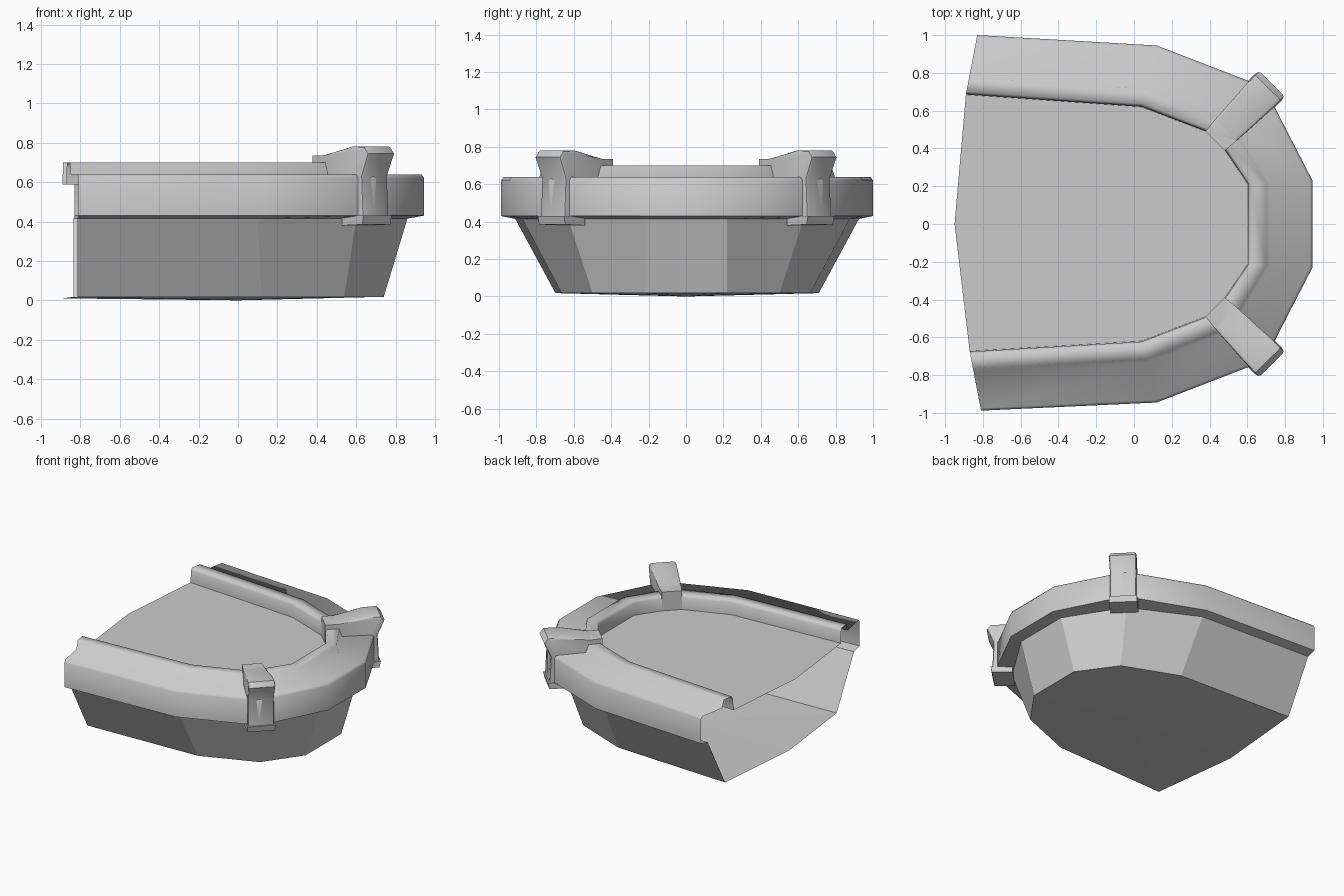
import bpy, bmesh, math
from mathutils import Vector

if "Cube" in bpy.data.objects:
    bpy.data.objects.remove(bpy.data.objects["Cube"])

# Half plan, from the open end round to the curved end: (x, y)
INNER = [(-0.89, 0.685), (0.04, 0.62), (0.425, 0.473), (0.60, 0.215)]
OUTER = [(-0.83, 1.0), (0.12, 0.945), (0.69, 0.725), (0.945, 0.23)]
HULL_TOP = [(-0.835, 0.925), (0.10, 0.875), (0.60, 0.63), (0.86, 0.22)]
HULL_BOTTOM = [(-0.835, 0.71), (0.12, 0.665), (0.54, 0.50), (0.74, 0.22)]


def full(half):
    """Mirror a half plan in y; the far end is slightly skewed."""
    other = [Vector((x, -y)) for x, y in reversed(half)]
    other[-1] += Vector((0.02, 0.012))
    return [Vector(p) for p in half] + other


def finish(bm, name, angle=None):
    mesh = bpy.data.meshes.new(name)
    bm.to_mesh(mesh)
    bm.free()
    ob = bpy.data.objects.new(name, mesh)
    bpy.context.collection.objects.link(ob)
    if angle:
        bpy.ops.object.select_all(action='DESELECT')
        ob.select_set(True)
        bpy.context.view_layer.objects.active = ob
        bpy.ops.object.shade_smooth_by_angle(angle=math.radians(angle))
    return ob


def loft(bm, rows):
    rows = [[bm.verts.new(p) for p in r] for r in rows]
    for a, b in zip(rows, rows[1:]):
        for i in range(len(a) - 1):
            bm.faces.new((a[i], a[i + 1], b[i + 1], b[i]))
    return rows


def fan(bm, ring, centre):
    c = bm.verts.new(centre)
    for a, b in zip(ring, ring[1:] + ring[:1]):
        bm.faces.new((a, b, c))


def at(points, z):
    return [(p.x, p.y, z) for p in points]


inner, outer = full(INNER), full(OUTER)

# Hull: underside ledge, sloping walls and shallow pointed bottom, open at the back
bm = bmesh.new()
rows = loft(bm, [at(outer, 0.43), at(full(HULL_TOP), 0.415), at(full(HULL_BOTTOM), 0.018)])
tip = bm.verts.new((-0.89, 0, 0.01))
fan(bm, rows[-1] + [tip], (0, 0, 0))
finish(bm, "hull")

# Deck
bm = bmesh.new()
ring = [bm.verts.new(p) for p in at(inner, 0.59) + [(-0.95, 0, 0.585)]]
for v in ring:
    v.co.z = 0.588
fan(bm, ring, (0, 0, 0.588))
finish(bm, "deck")

# Rim: stepped profile (fraction from inner to outer line, height)
profile = [(0.0, 0.588), (0.01, 0.68), (0.05, 0.70), (0.29, 0.70), (0.35, 0.64),
           (0.96, 0.64), (1.0, 0.62), (1.0, 0.43)]
bm = bmesh.new()
loft(bm, [at([a.lerp(b, t) for a, b in zip(inner, outer)], z) for t, z in profile])
bmesh.ops.recalc_face_normals(bm, faces=bm.faces)
if max(bm.faces, key=lambda f: f.calc_center_median().z).normal.z < 0:
    bmesh.ops.reverse_faces(bm, faces=bm.faces)
finish(bm, "rim", 95)


def extrude_profile(name, points, side, bevel=0.0):
    """Side profile (distance along diagonal, height, half width) made solid at a corner."""
    start = Vector((0.43, 0.44 * side))
    along = Vector((0.707, 0.715 * side))
    across = Vector((-along.y, along.x)).normalized()
    bm = bmesh.new()
    rows = []
    for s in (-1, 1):
        row = []
        for d, z, w in points:
            p = start + along * d + across * s * w
            row.append(bm.verts.new((p.x, p.y, z)))
        rows.append(row)
    a, b = rows
    n = len(a)
    for i in range(n):
        j = (i + 1) % n
        bm.faces.new((a[i], a[j], b[j], b[i]))
    bm.faces.new(a)
    bm.faces.new(b[::-1])
    bmesh.ops.recalc_face_normals(bm, faces=bm.faces)
    if bevel:
        edges = [e for row in rows for i in range(2, 7)
                 for e in row[i].link_edges if e.other_vert(row[i]) == row[i + 1]]
        bmesh.ops.bevel(bm, geom=edges, offset=bevel, segments=2, profile=0.5,
                        affect='EDGES', clamp_overlap=True)
    return finish(bm, name, 40)


# Corner posts with feet
post = [(0.0, 0.58, 0.072), (0.0, 0.735, 0.072), (0.08, 0.735, 0.08), (0.29, 0.78, 0.095),
        (0.395, 0.78, 0.098), (0.424, 0.745, 0.098), (0.375, 0.63, 0.095),
        (0.385, 0.42, 0.095), (0.2, 0.42, 0.09)]
foot = [(0.24, 0.38, 0.1), (0.24, 0.43, 0.1), (0.395, 0.43, 0.1), (0.385, 0.385, 0.1)]
for side, label in ((1, "left"), (-1, "right")):
    extrude_profile("corner_post_" + label, post, side, 0.025)
    extrude_profile("post_foot_" + label, foot, side)
